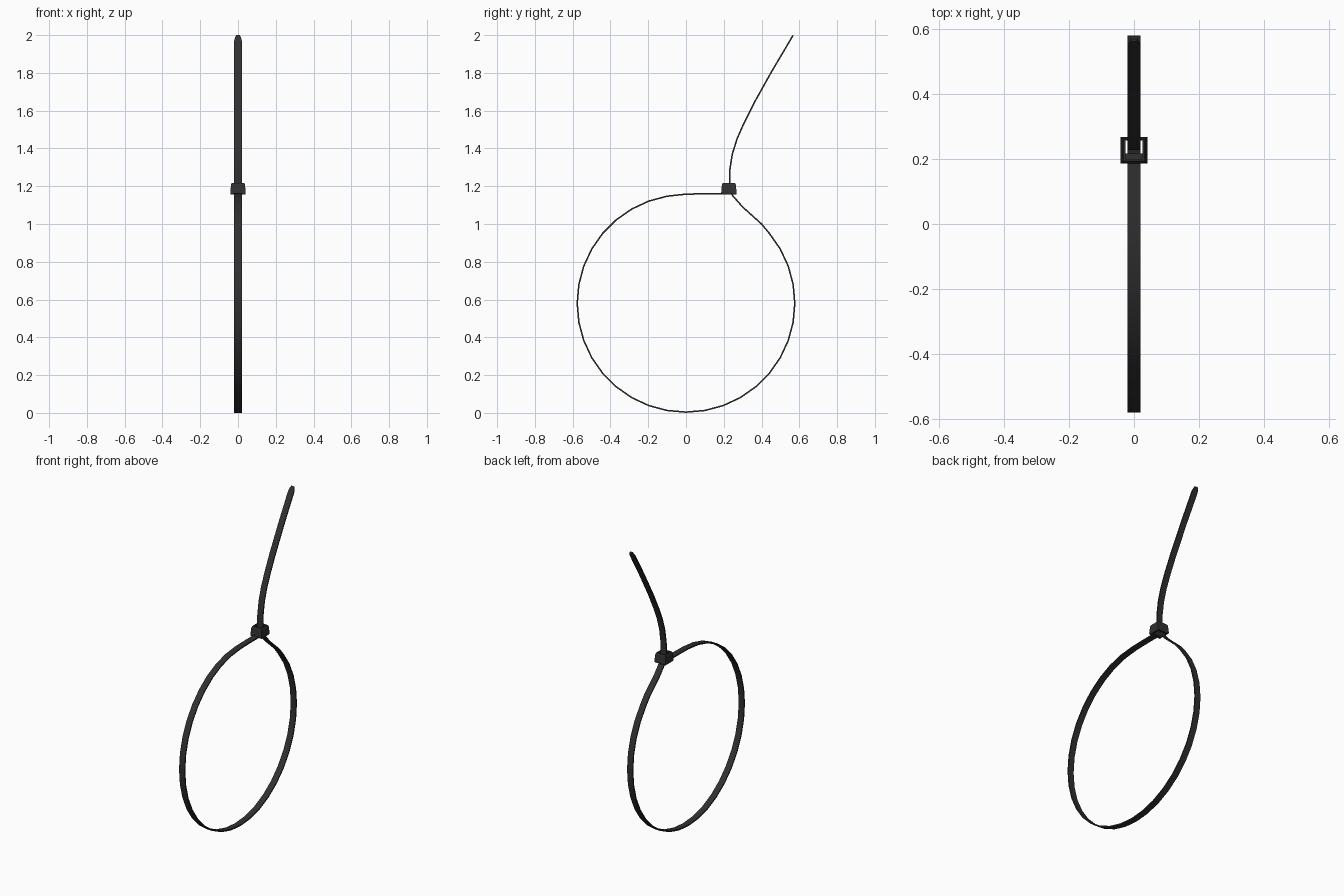
import bpy, bmesh, math
from mathutils import Vector

if "Cube" in bpy.data.objects:
    bpy.data.objects.remove(bpy.data.objects["Cube"])

mat = bpy.data.materials.new("black_plastic")
mat.diffuse_color = (0.03, 0.03, 0.03, 1)
mat.use_nodes = True
mat.node_tree.nodes["Principled BSDF"].inputs["Base Color"].default_value = mat.diffuse_color


def skin(name, rings, closed=False):
    """Bridge a row of four-point rings into a solid."""
    bm = bmesh.new()
    vs = [[bm.verts.new(p) for p in ring] for ring in rings]
    pairs = list(zip(vs, vs[1:])) + ([(vs[-1], vs[0])] if closed else [])
    for a, b in pairs:
        for i in range(4):
            j = (i + 1) % 4
            bm.faces.new((a[i], a[j], b[j], b[i]))
    if not closed:
        bm.faces.new(vs[0][::-1])
        bm.faces.new(vs[-1])
    bmesh.ops.recalc_face_normals(bm, faces=bm.faces)
    mesh = bpy.data.meshes.new(name)
    bm.to_mesh(mesh)
    bm.free()
    obj = bpy.data.objects.new(name, mesh)
    bpy.context.collection.objects.link(obj)
    mesh.materials.append(mat)
    return obj


def rect(z, hx, y0, y1):
    return [(-hx, y0, z), (hx, y0, z), (hx, y1, z), (-hx, y1, z)]


# Strap path in (y, z): flat lead-in, round loop, then the loose tail
R, CZ, T = 0.576, 0.58, 0.004
path = [(0.2, 1.16), (0.1, 1.16), (0.0, 1.158)]
path += [(R * math.cos(math.radians(a)), CZ + R * math.sin(math.radians(a)))
         for a in range(100, 401, 10)]
path += [(0.4, 1.0), (0.3, 1.09), (0.247, 1.15), (0.234, 1.175), (0.231, 1.21),
         (0.231, 1.28), (0.245, 1.37), (0.27, 1.45), (0.305, 1.53), (0.36, 1.64),
         (0.455, 1.81), (0.55, 1.97), (0.558, 1.984), (0.566, 1.998)]
path = [Vector(p) for p in path]
half_widths = [0.02] * (len(path) - 2) + [0.016, 0.009]

rings = []
for i, (p, w) in enumerate(zip(path, half_widths)):
    d = (path[min(i + 1, len(path) - 1)] - path[max(i - 1, 0)]).normalized()
    n = Vector((-d.y, d.x)) * T
    a, b = p + n, p - n
    rings.append([(-w, a.x, a.y), (w, a.x, a.y), (w, b.x, b.y), (-w, b.x, b.y)])
strap = skin("strap", rings)

# Locking head: tapered square collar with a through slot
HY = 0.227
outer = [(1.155, 0.039), (1.163, 0.041), (1.208, 0.037), (1.217, 0.033)]
head_rings = [rect(z, h, HY - h, HY + h) for z, h in outer]
head_rings += [rect(z, 0.026, 0.2, 0.257) for z in (1.217, 1.155)]
head = skin("locking_head", head_rings, closed=True)

# Pawl inside the slot that grips the strap
pawl = skin("pawl", [rect(1.16, 0.0265, 0.198, 0.206),
                     rect(1.185, 0.0265, 0.198, 0.217),
                     rect(1.203, 0.0265, 0.198, 0.217)])

# Smooth the bends of the strap, keep its edges sharp
bpy.ops.object.select_all(action='DESELECT')
strap.select_set(True)
bpy.context.view_layer.objects.active = strap
bpy.ops.object.shade_smooth_by_angle(angle=math.radians(30))
